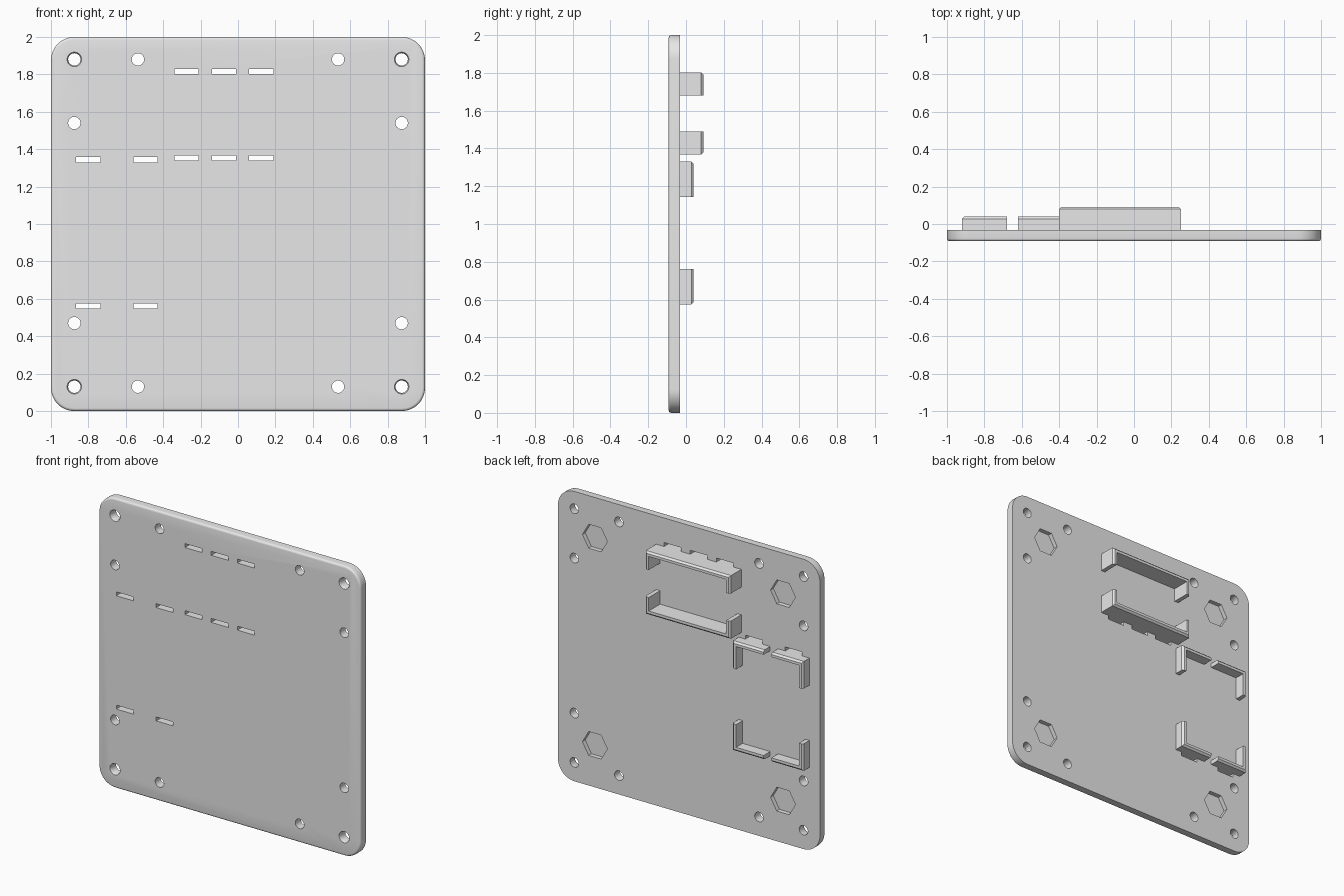
import bpy, bmesh, math
from mathutils import Matrix, Vector

if "Cube" in bpy.data.objects:
    bpy.data.objects.remove(bpy.data.objects["Cube"], do_unlink=True)

FRONT, BACK = -0.092, -0.032   # plate faces along y
WALL = 0.03                    # bracket wall thickness

grey = bpy.data.materials.new("plain_grey")
grey.use_nodes = True
grey.diffuse_color = (0.8, 0.8, 0.8, 1)
grey.node_tree.nodes["Principled BSDF"].inputs["Base Color"].default_value = (0.8, 0.8, 0.8, 1)


def make_object(name, bm):
    bmesh.ops.recalc_face_normals(bm, faces=bm.faces)
    mesh = bpy.data.meshes.new(name)
    bm.to_mesh(mesh)
    bm.free()
    mesh.materials.append(grey)
    obj = bpy.data.objects.new(name, mesh)
    bpy.context.collection.objects.link(obj)
    return obj


def extrude_profile(bm, points, y0, y1):
    """Extrude an x-z outline from y0 to y1."""
    face = bm.faces.new([bm.verts.new((x, y0, z)) for x, z in points])
    grown = bmesh.ops.extrude_face_region(bm, geom=[face], use_keep_orig=True)
    moved = [v for v in grown["geom"] if isinstance(v, bmesh.types.BMVert)]
    bmesh.ops.translate(bm, verts=moved, vec=(0, y1 - y0, 0))


def ring(x, z, r, sides):
    return [(x + r * math.cos(math.tau * i / sides), z + r * math.sin(math.tau * i / sides))
            for i in range(sides)]


def box_outline(x0, x1, z0, z1):
    return [(x0, z0), (x1, z0), (x1, z1), (x0, z1)]


def cut(target, bm):
    cutter = make_object("cutter", bm)
    cutter.hide_render = True
    mod = target.modifiers.new("cut", 'BOOLEAN')
    mod.operation, mod.solver, mod.object = 'DIFFERENCE', 'EXACT', cutter
    bpy.context.view_layer.objects.active = target
    bpy.ops.object.modifier_apply(modifier=mod.name)
    bpy.data.objects.remove(cutter, do_unlink=True)


# Plate with rounded corners and a softened front rim
R = 0.125
outline = []
for k, (sx, sz) in enumerate([(1, 1), (-1, 1), (-1, -1), (1, -1)]):
    for i in range(13):
        a = math.pi / 2 * (k + i / 12)
        outline.append((sx * (1 - R) + R * math.cos(a), 1 + sz * (1 - R) + R * math.sin(a)))
bm = bmesh.new()
extrude_profile(bm, outline, FRONT, BACK)
rim = [e for e in bm.edges if all(abs(v.co.y - FRONT) < 1e-4 for v in e.verts)]
bmesh.ops.bevel(bm, geom=rim, offset=0.015, segments=4, profile=0.5, affect='EDGES')
plate = make_object("mounting_plate", bm)

# Through holes, clip slots and blind hexagonal pockets
bm = bmesh.new()
FAR, NEAR = 0.875, 0.535
for sx in (-1, 1):
    for sz in (-1, 1):
        for x, z in ((FAR, FAR), (NEAR, FAR), (FAR, NEAR)):
            extrude_profile(bm, ring(sx * x, 1.005 + sz * z, 0.033, 32), -0.2, 0.2)
        extrude_profile(bm, ring(sx * 0.718, 1.005 + sz * 0.715, 0.095, 6), BACK - 0.03, 0.2)
for x in (-0.275, -0.075, 0.125):
    for z in (1.34, 1.803):
        extrude_profile(bm, box_outline(x - 0.065, x + 0.065, z, z + 0.027), -0.2, 0.2)
for x in (-0.8, -0.495):
    for z in (0.548, 1.33):
        extrude_profile(bm, box_outline(x - 0.065, x + 0.065, z, z + 0.027), -0.2, 0.2)
cut(plate, bm)

# Countersinks on the corner holes
bm = bmesh.new()
for sx in (-1, 1):
    for sz in (-1, 1):
        place = Matrix.Translation((sx * FAR, FRONT, 1.005 + sz * FAR)) @ Matrix.Rotation(-math.pi / 2, 4, 'X')
        bmesh.ops.create_cone(bm, cap_ends=True, segments=32, radius1=0.048, radius2=0.03,
                              depth=0.04, matrix=place)
cut(plate, bm)


def bracket(name, x0, x1, z_out, z_tip, tip, arms):
    """Wall along x with its outer face at z_out; arms at the given ends reach z_tip."""
    s = 1 if z_tip > z_out else -1
    z_in = z_out + s * WALL
    pts = [(x0, z_out), (x1, z_out)]
    pts += [(x1, z_tip), (x1 - WALL, z_tip), (x1 - WALL, z_in)] if 'L' in arms else [(x1, z_in)]
    pts += [(x0 + WALL, z_in), (x0 + WALL, z_tip), (x0, z_tip)] if 'R' in arms else [(x0, z_in)]
    bm = bmesh.new()
    extrude_profile(bm, pts, BACK, tip)

    # Chamfer the outer edges at the free end
    def outer(e):
        a, b = (v.co for v in e.verts)
        if abs(a.y - tip) > 1e-4 or abs(b.y - tip) > 1e-4:
            return False
        sides = [x for x, key in ((x1, 'L'), (x0, 'R')) if key in arms]
        return (abs(a.z - z_out) < 1e-4 and abs(b.z - z_out) < 1e-4) or any(
            abs(a.x - x) < 1e-4 and abs(b.x - x) < 1e-4 for x in sides)
    bmesh.ops.bevel(bm, geom=[e for e in bm.edges if outer(e)], offset=0.012,
                    segments=1, affect='EDGES')
    return make_object(name, bm)


# Tall holder: two facing U brackets
bracket("tall_upper_bracket", -0.4, 0.25, 1.803, 1.68, 0.092, "LR")
bracket("tall_lower_bracket", -0.4, 0.25, 1.367, 1.49, 0.092, "LR")

# Short holder: four corner brackets
for level, z_out, z_tip in (("upper", 1.33, 1.143), ("lower", 0.575, 0.762)):
    bracket(f"short_{level}_right_bracket", -0.92, -0.68, z_out, z_tip, 0.04, "R")
    bracket(f"short_{level}_left_bracket", -0.62, -0.38, z_out, z_tip, 0.04, "L")

# Smooth the rounded rim and holes, keep hard edges
bpy.ops.object.select_all(action='DESELECT')
plate.select_set(True)
bpy.context.view_layer.objects.active = plate
bpy.ops.object.shade_smooth_by_angle(angle=math.radians(30))
